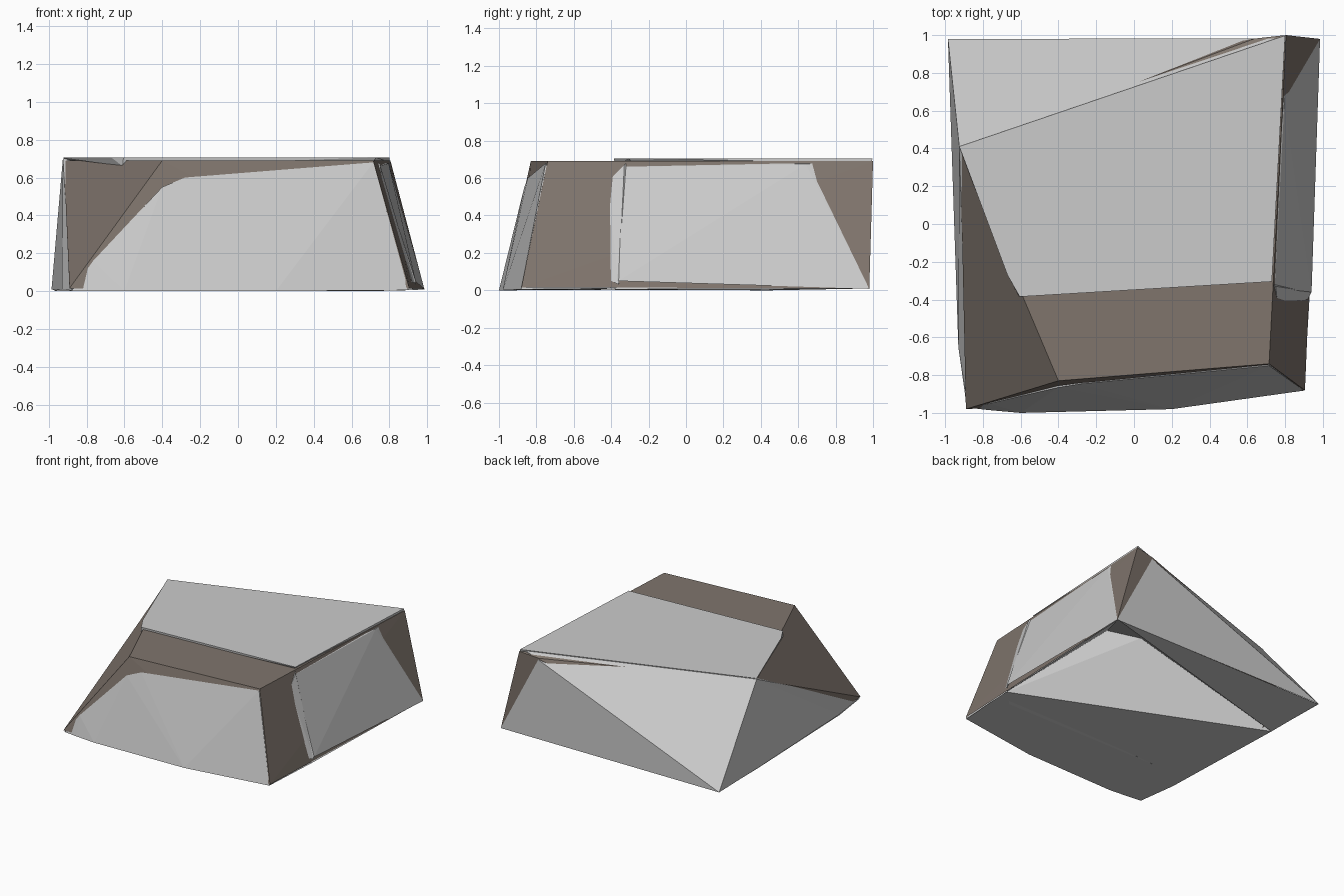
import bpy, bmesh


def material(name, rgb):
    m = bpy.data.materials.new(name)
    m.diffuse_color = (*rgb, 1)
    return m


GREY = material("pale grey stone", (0.60, 0.60, 0.60))
BROWN = material("brown stone", (0.215, 0.178, 0.152))


def add_object(name, bm, mat):
    me = bpy.data.meshes.new(name)
    bm.to_mesh(me)
    bm.free()
    me.materials.append(mat)
    ob = bpy.data.objects.new(name, me)
    bpy.context.collection.objects.link(ob)
    return ob


def hull(name, points, mat, open_bottom=False):
    """Faceted rock chunk: convex hull of a few corner points."""
    bm = bmesh.new()
    for p in points:
        bm.verts.new(p)
    bmesh.ops.convex_hull(bm, input=bm.verts[:])
    loose = [v for v in bm.verts if not v.link_faces]
    bmesh.ops.delete(bm, geom=loose, context='VERTS')
    bmesh.ops.recalc_face_normals(bm, faces=bm.faces[:])
    if open_bottom:
        bm.normal_update()
        low = [f for f in bm.faces if f.normal.z < -0.8]
        bmesh.ops.delete(bm, geom=low, context='FACES')
    return add_object(name, bm, mat)


# Brown core with tapered sides
hull("brown_core", [
    (-0.89, -0.98, 0.015), (0.905, -0.88, 0.015), (0.984, 0.98, 0.012), (-0.90, 0.70, 0.02),
    (-0.40, -0.83, 0.69), (0.715, -0.74, 0.69), (0.805, 1.0, 0.69),
    (0.64, 0.982, 0.67), (-0.92, 0.40, 0.69)], BROWN, True)

# Grey body: back, left and right sides
hull("grey_body", [
    (-0.88, -0.965, 0.003), (-0.6, -0.9, 0.003), (0.2, -0.9, 0.003), (0.7, -0.6, 0.003),
    (-0.93, -0.65, 0.01), (-0.965, 0.45, 0.003), (-0.985, 0.98, 0.01), (0.985, 0.98, 0.008),
    (0.94, -0.36, 0.05), (0.745, -0.34, 0.66), (0.796, 0.64, 0.675),
    (-0.925, 0.41, 0.70), (-0.40, -0.30, 0.60), (0.70, -0.28, 0.70),
    (0.755, 0.982, 0.70)], GREY, True)

# Grey top plate
hull("grey_top", [
    (-0.925, 0.41, 0.706), (-0.67, -0.27, 0.706), (-0.605, -0.385, 0.706),
    (0.73, -0.305, 0.706), (0.80, 0.998, 0.706), (-0.61, -0.38, 0.66),
    (-0.85, 0.38, 0.66), (0.70, -0.28, 0.66), (0.80, 0.99, 0.68)], GREY)

# Grey front facing
hull("grey_front", [
    (-0.88, -0.972, 0.0), (-0.77, -0.985, 0.0), (-0.6, -1.0, 0.0), (0.2, -0.98, 0.0),
    (0.9, -0.882, 0.005), (-0.765, -0.95, 0.16), (-0.40, -0.865, 0.55),
    (-0.28, -0.846, 0.60), (0.715, -0.75, 0.68),
    (-0.6, -0.5, 0.002), (0.8, -0.5, 0.002), (0.9, -0.4, 0.01)], GREY)

# Small chip on the right side
hull("grey_right_chip", [
    (0.73, -0.31, 0.69), (0.76, -0.42, 0.58), (0.92, -0.40, 0.05),
    (0.94, -0.36, 0.03), (0.75, -0.33, 0.67), (0.70, -0.30, 0.50)], GREY)

# Underside: flat front half, dented back half
bm = bmesh.new()
left, right, peak_l, peak_r, back_r, back_l = [bm.verts.new(p) for p in (
    (-0.965, 0.45, 0.0), (0.93, -0.38, 0.005), (0.07, 0.16, 0.55), (0.28, 0.02, 0.60),
    (0.98, 0.98, 0.01), (-0.98, 0.975, 0.01))]
front = [bm.verts.new(p) for p in (
    (-0.93, -0.65, 0.003), (-0.885, -0.972, 0.002), (-0.6, -0.99, 0.002),
    (0.2, -0.97, 0.002), (0.9, -0.88, 0.005))]
for loop in ([left] + front + [right], [right, peak_l, left], [right, peak_r, peak_l],
             [right, back_r, peak_r], [peak_r, back_r, peak_l],
             [left, peak_l, back_r], [left, back_r, back_l]):
    bm.faces.new(loop)
bmesh.ops.recalc_face_normals(bm, faces=bm.faces[:])
bm.faces.ensure_lookup_table()
bm.normal_update()
if bm.faces[0].normal.z > 0:
    bmesh.ops.reverse_faces(bm, faces=bm.faces[:])
add_object("underside", bm, GREY)
